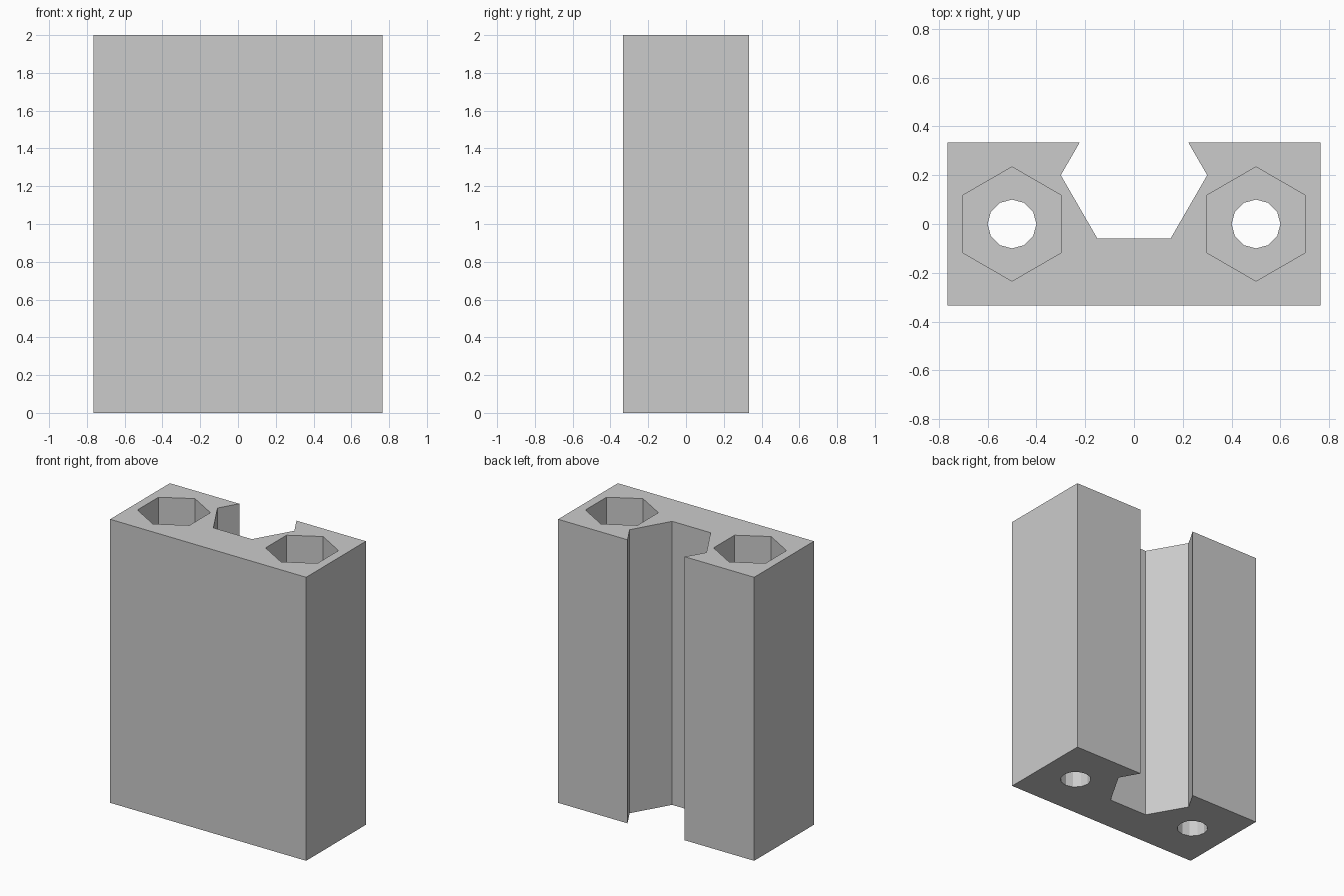
import bpy, bmesh, math

cube = bpy.data.objects.get("Cube")
if cube:
    bpy.data.objects.remove(cube, do_unlink=True)

HEIGHT = 2.0
HALF_W, HALF_D = 0.765, 0.333
HOLE_X, HOLE_R = 0.5, 0.1
NUT_R, NUT_DEPTH = 0.234, 1.0
SLOT_Y, SLOT_R = 0.2, 0.3

grey = bpy.data.materials.new("plain grey")
grey.use_nodes = True
colour = (0.6, 0.6, 0.6, 1)
grey.diffuse_color = colour
grey.node_tree.nodes["Principled BSDF"].inputs["Base Color"].default_value = colour


def prism(name, points, z0, z1):
    """Extrude a counter-clockwise outline from z0 to z1."""
    bm = bmesh.new()
    base = bm.faces.new([bm.verts.new((x, y, z0)) for x, y in points])
    top = bmesh.ops.extrude_face_region(bm, geom=[base])["geom"]
    bmesh.ops.translate(bm, vec=(0, 0, z1 - z0),
                        verts=[v for v in top if isinstance(v, bmesh.types.BMVert)])
    bmesh.ops.recalc_face_normals(bm, faces=bm.faces)
    mesh = bpy.data.meshes.new(name)
    bm.to_mesh(mesh)
    bm.free()
    mesh.materials.append(grey)
    obj = bpy.data.objects.new(name, mesh)
    bpy.context.collection.objects.link(obj)
    return obj


def ring(cx, radius, sides):
    """Regular polygon with one corner pointing along +y."""
    angles = [math.pi / 2 + 2 * math.pi * i / sides for i in range(sides)]
    return [(cx + radius * math.cos(a), radius * math.sin(a)) for a in angles]


# Block outline with the hexagonal slot open at the back
rise = SLOT_R * math.sin(math.pi / 3)
mouth_x = SLOT_R - (HALF_D - SLOT_Y) / math.sqrt(3)
right_half = [(HALF_W, -HALF_D), (HALF_W, HALF_D), (mouth_x, HALF_D),
              (SLOT_R, SLOT_Y), (SLOT_R / 2, SLOT_Y - rise)]
outline = right_half + [(-x, y) for x, y in reversed(right_half)]
block = prism("slotted_block", outline, 0, HEIGHT)

# Bolt holes through the block, with deep nut pockets from the top
cutters = []
for side in (-1, 1):
    cx = side * HOLE_X
    cutters.append(prism("bolt_hole_cutter", ring(cx, HOLE_R, 12), -0.1, HEIGHT + 0.1))
    cutters.append(prism("nut_pocket_cutter", ring(cx, NUT_R, 6),
                         HEIGHT - NUT_DEPTH, HEIGHT + 0.1))

bpy.context.view_layer.objects.active = block
for cutter in cutters:
    cutter.hide_render = True
    cut = block.modifiers.new("cut", 'BOOLEAN')
    cut.operation = 'DIFFERENCE'
    cut.solver = 'EXACT'
    cut.object = cutter
    bpy.ops.object.modifier_apply(modifier=cut.name)
for cutter in cutters:
    bpy.data.objects.remove(cutter, do_unlink=True)
